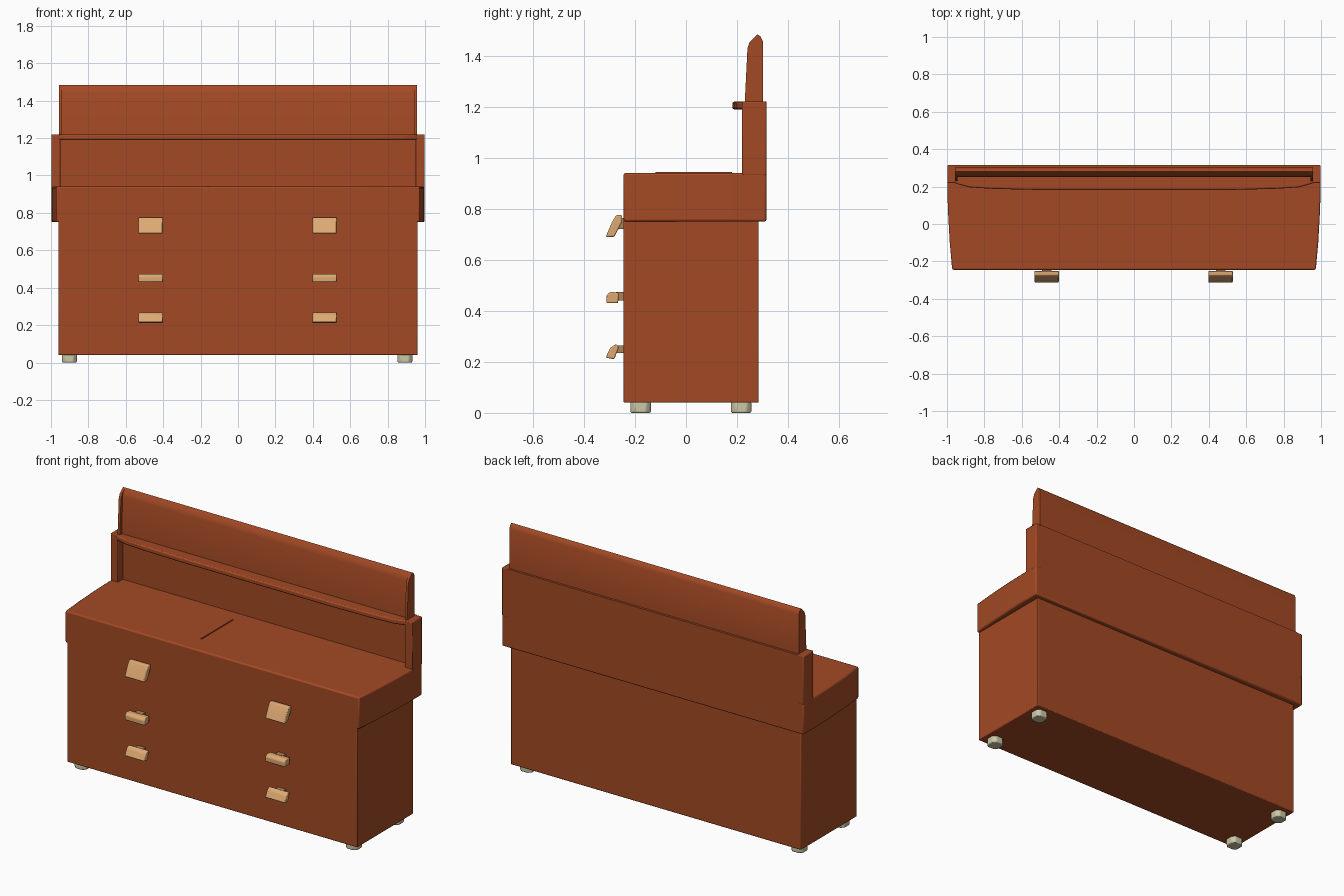
import bpy, bmesh
from mathutils import Vector

if "Cube" in bpy.data.objects:
    bpy.data.objects.remove(bpy.data.objects["Cube"])


def material(name, rgb):
    m = bpy.data.materials.new(name)
    m.use_nodes = True
    m.diffuse_color = (*rgb, 1)
    m.node_tree.nodes["Principled BSDF"].inputs["Base Color"].default_value = (*rgb, 1)
    return m


WOOD = material("red brown wood", (0.37, 0.068, 0.018))
TAN = material("tan handle", (0.73, 0.40, 0.17))
STEM = material("dark tan", (0.42, 0.22, 0.09))
CREAM = material("cream foot", (0.60, 0.57, 0.38))


def prism(name, outline, axis, lo, hi, mat, bevel=0.0):
    """Extrude an outline: (y, z) points along x, or (x, y) points along z."""
    def place(p, h):
        return Vector((h, *p)) if axis == "x" else Vector((*p, h))
    bm = bmesh.new()
    face = bm.faces.new([bm.verts.new(place(p, lo)) for p in outline])
    out = bmesh.ops.extrude_face_region(bm, geom=[face])
    moved = [v for v in out["geom"] if isinstance(v, bmesh.types.BMVert)]
    shift = Vector((hi - lo, 0, 0)) if axis == "x" else Vector((0, 0, hi - lo))
    bmesh.ops.translate(bm, verts=moved, vec=shift)
    bmesh.ops.recalc_face_normals(bm, faces=bm.faces)
    mesh = bpy.data.meshes.new(name)
    bm.to_mesh(mesh)
    bm.free()
    mesh.materials.append(mat)
    ob = bpy.data.objects.new(name, mesh)
    bpy.context.collection.objects.link(ob)
    if bevel:
        mod = ob.modifiers.new("soft edges", "BEVEL")
        mod.width, mod.segments, mod.limit_method = bevel, 2, "ANGLE"
    bpy.context.view_layer.objects.active = ob
    ob.select_set(True)
    bpy.ops.object.shade_smooth_by_angle()
    ob.select_set(False)
    return ob


def box(name, x, y, z, mat, bevel=0.0):
    rect = [(x[0], y[0]), (x[1], y[0]), (x[1], y[1]), (x[0], y[1])]
    return prism(name, rect, "z", *z, mat, bevel)


def mirrored(half):
    """Complete a right-hand outline with its reflection."""
    return half + [(-x, y) for x, y in reversed(half)]


# Cabinet body and the wider top section, narrowing toward the front
box("cabinet_body", (-0.96, 0.96), (-0.245, 0.285), (0.04, 0.78), WOOD, 0.005)
top_half = [(0.972, -0.245), (0.985, -0.1), (0.995, 0.08), (0.998, 0.2), (0.998, 0.315)]
prism("top_section", mirrored(top_half), "z", 0.75, 0.94, WOOD, 0.008)
box("top_seam", (-0.163, -0.157), (-0.12, 0.18), (0.938, 0.944), WOOD)

# Recessed back panel between two uprights
box("back_panel", (-0.96, 0.96), (0.265, 0.315), (0.93, 1.22), WOOD)
for side, s in (("left", 1), ("right", -1)):
    x = sorted((s * 0.948, s * 0.998))
    box(side + "_upright", x, (0.22, 0.315), (0.93, 1.22), WOOD, 0.005)

# Bowed shelf
shelf_half = [(0.5, 0.182), (0.75, 0.188), (0.88, 0.196), (0.95, 0.215),
              (0.985, 0.24), (0.985, 0.3)]
prism("bowed_shelf", mirrored(shelf_half), "z", 1.19, 1.22, WOOD, 0.007)

# Upper board with a ridged top and thin end pieces
board = [(0.25, 1.21), (0.302, 1.21), (0.302, 1.455), (0.293, 1.475),
         (0.281, 1.484), (0.264, 1.465), (0.255, 1.44)]
prism("upper_board", board, "x", -0.95, 0.95, WOOD)
end = [(0.23, 1.21), (0.302, 1.21), (0.302, 1.455), (0.293, 1.475),
       (0.281, 1.484), (0.25, 1.455), (0.241, 1.43)]
for side, s in (("left", 1), ("right", -1)):
    prism(side + "_board_end", end, "x", *sorted((s * 0.943, s * 0.958)), WOOD)

# Three handle shapes, repeated on both sides, each on a short stem
HANDLES = {
    "top": ([(-0.274, 0.775), (-0.25, 0.775), (-0.25, 0.75), (-0.281, 0.69),
             (-0.315, 0.69), (-0.29, 0.748)], (0.72, 0.765)),
    "middle": ([(-0.312, 0.43), (-0.266, 0.43), (-0.264, 0.472), (-0.298, 0.474),
                (-0.312, 0.46)], (0.44, 0.474)),
    "bottom": ([(-0.315, 0.217), (-0.281, 0.21), (-0.263, 0.258), (-0.275, 0.27),
                (-0.296, 0.256)], (0.235, 0.264)),
}
for side, cx in (("left", 0.463), ("right", -0.467)):
    for level, (shape, stem_z) in HANDLES.items():
        prism(f"{side}_{level}_handle", shape, "x", cx - 0.065, cx + 0.065, TAN, 0.005)
        box(f"{side}_{level}_stem", (cx - 0.025, cx + 0.025), (-0.275, -0.24), stem_z, STEM)

# Feet with chamfered corners
corner = [(0.04, -0.022), (0.04, 0.022), (0.022, 0.04), (-0.022, 0.04),
          (-0.04, 0.022), (-0.04, -0.022), (-0.022, -0.04), (0.022, -0.04)]
for side, cx in (("left", 0.892), ("right", -0.902)):
    for end_name, cy in (("front", -0.178), ("back", 0.216)):
        outline = [(cx + x, cy + y) for x, y in corner]
        prism(f"{side}_{end_name}_foot", outline, "z", 0, 0.045, CREAM, 0.006)
